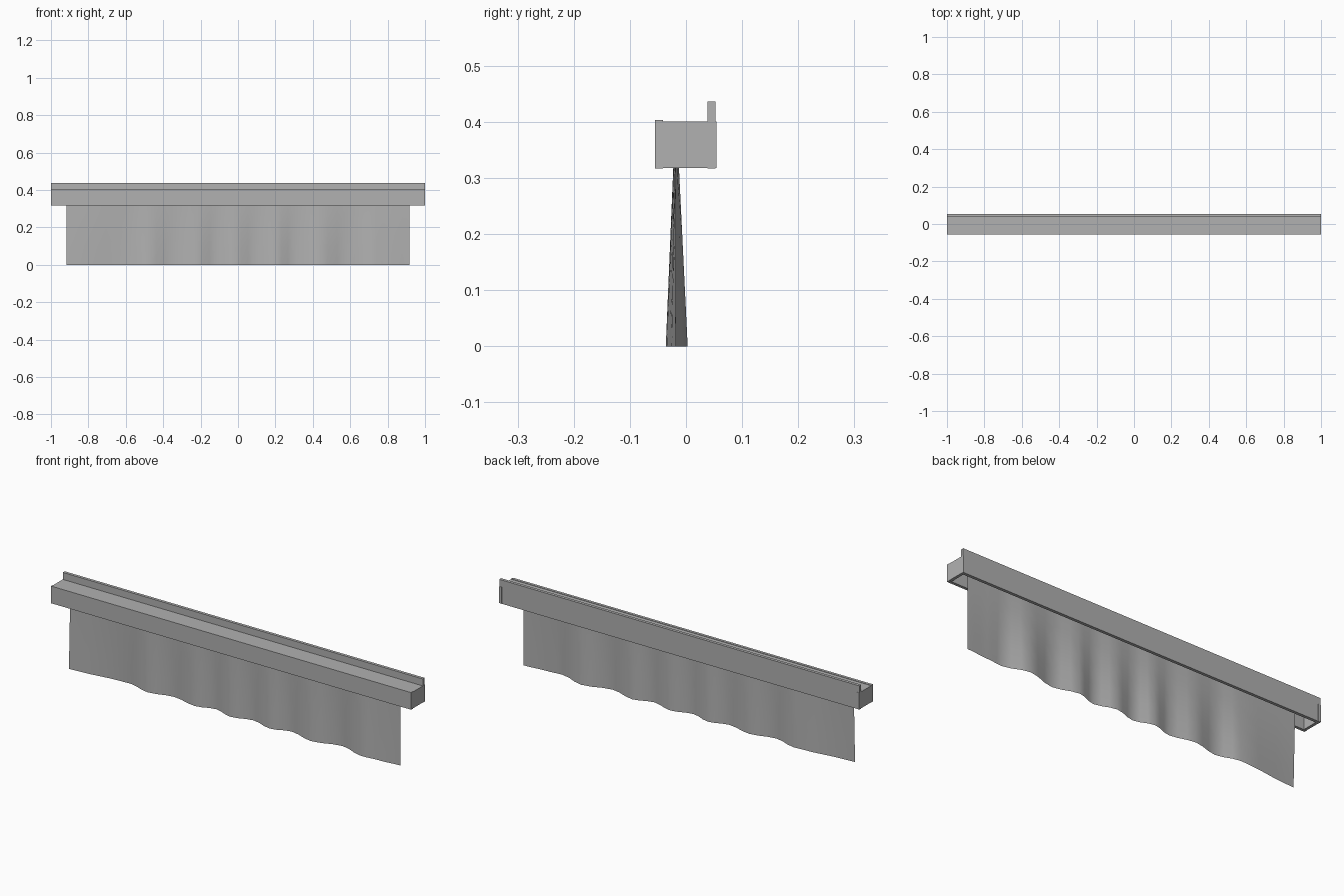
import bpy, bmesh, math

if "Cube" in bpy.data.objects:
    bpy.data.objects.remove(bpy.data.objects["Cube"])

GREY = bpy.data.materials.new("dark_grey")
GREY.diffuse_color = (0.44, 0.44, 0.44, 1)
GREY.use_nodes = True
GREY.node_tree.nodes["Principled BSDF"].inputs["Base Color"].default_value = GREY.diffuse_color


def add_object(name, bm):
    me = bpy.data.meshes.new(name)
    bm.to_mesh(me)
    bm.free()
    me.materials.append(GREY)
    ob = bpy.data.objects.new(name, me)
    bpy.context.collection.objects.link(ob)


def board(name, x, y, z):
    """Box between the given (min, max) extents."""
    bm = bmesh.new()
    bmesh.ops.create_cube(bm, size=1)
    for v in bm.verts:
        for i, (lo, hi) in enumerate((x, y, z)):
            v.co[i] = hi if v.co[i] > 0 else lo
    add_object(name, bm)


# Hollow pelmet box, open underneath
T = 0.014
board("front_board", (-1, 1), (-0.055, -0.041), (0.317, 0.403))
board("back_board", (-1, 1), (0.038, 0.053), (0.317, 0.436))
board("top_board", (-1 + T, 1 - T), (-0.041, 0.038), (0.401 - T, 0.401))
for side, s in (("left", -1), ("right", 1)):
    board(side + "_end_cap", sorted((s, s * (1 - T))), (-0.041, 0.054), (0.318, 0.401))

# Curtain: irregular folds at the hem, gathered to a straight line at the top
folds = [(-0.918, -0.030), (-0.60, 0.0), (-0.48, -0.032), (-0.35, -0.003),
         (-0.22, -0.030), (-0.12, -0.002), (-0.02, -0.032), (0.09, -0.003),
         (0.20, -0.033), (0.30, -0.002), (0.43, -0.036), (0.58, 0.003),
         (0.71, -0.036), (0.80, -0.028), (0.916, -0.018)]
MID, TOP, STEPS = -0.018, 0.387, 3
hem = []
for (x0, y0), (x1, y1) in zip(folds, folds[1:]):
    for k in range(STEPS):
        t = k / STEPS
        hem.append((x0 + (x1 - x0) * t, y0 + (y1 - y0) * (1 - math.cos(math.pi * t)) / 2))
hem.append(folds[-1])

bm = bmesh.new()
columns = []
for x, y in hem:
    columns.append([bm.verts.new((x, MID + (y - MID) * (1 - 0.9 * r / 4), TOP * r / 4))
                    for r in range(5)])
for a, b in zip(columns, columns[1:]):
    for r in range(4):
        bm.faces.new((a[r], b[r], b[r + 1], a[r + 1]))
for f in bm.faces:
    f.smooth = True
add_object("curtain", bm)
